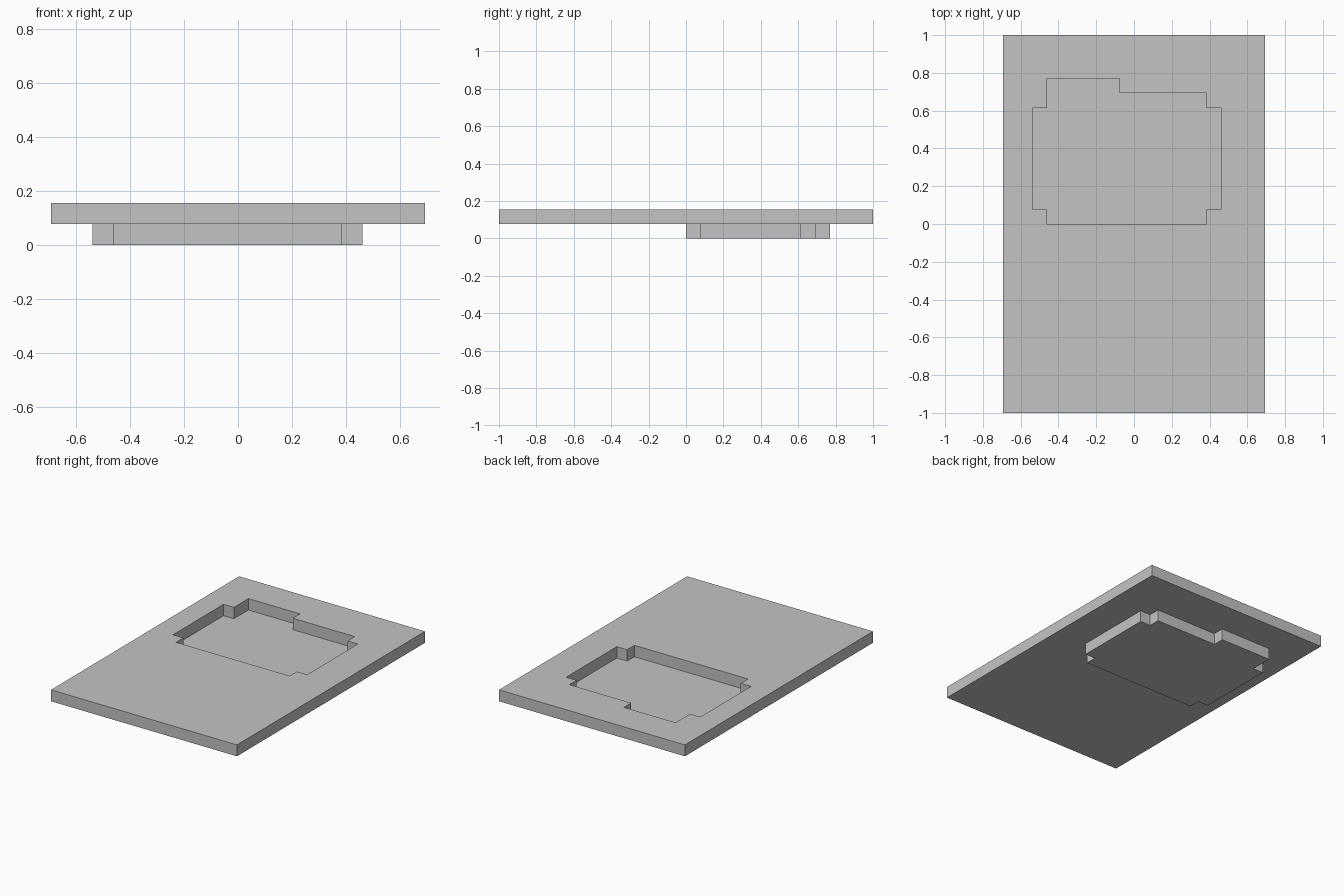
import bpy
import bmesh

cube = bpy.data.objects.get("Cube")
if cube:
    bpy.data.objects.remove(cube, do_unlink=True)

U = 1 / 13  # grid unit: the plate is 18 x 26 x 1 units

grey = bpy.data.materials.new("plain grey")
grey.use_nodes = True
colour = (0.55, 0.55, 0.55, 1)
grey.diffuse_color = colour
grey.node_tree.nodes["Principled BSDF"].inputs["Base Color"].default_value = colour


def extruded(name, outlines, base):
    """Fill closed outlines (inner ones become holes) and extrude one unit up."""
    bm = bmesh.new()
    for outline in outlines:
        verts = [bm.verts.new((x * U, y * U, base * U)) for x, y in outline]
        for a, b in zip(verts, verts[1:] + verts[:1]):
            bm.edges.new((a, b))
    bmesh.ops.triangle_fill(bm, edges=bm.edges[:], use_beauty=True, normal=(0, 0, 1))
    result = bmesh.ops.extrude_face_region(bm, geom=bm.faces[:], use_keep_orig=True)
    top = [v for v in result["geom"] if isinstance(v, bmesh.types.BMVert)]
    bmesh.ops.translate(bm, verts=top, vec=(0, 0, U))
    bmesh.ops.recalc_face_normals(bm, faces=bm.faces[:])
    mesh = bpy.data.meshes.new(name)
    bm.to_mesh(mesh)
    bm.free()
    mesh.materials.append(grey)
    obj = bpy.data.objects.new(name, mesh)
    bpy.context.collection.objects.link(obj)
    return obj


rectangle = [(-9, -13), (9, -13), (9, 13), (-9, 13)]
notched = [(-6, 0), (5, 0), (5, 1), (6, 1), (6, 8), (5, 8), (5, 9),
           (-1, 9), (-1, 10), (-6, 10), (-6, 8), (-7, 8), (-7, 1), (-6, 1)]

# Flat plate with a notched opening
extruded("plate", [rectangle, notched], 1)

# Matching block sunk through the opening, its top forming the recess floor
extruded("sunken_block", [notched], 0)
